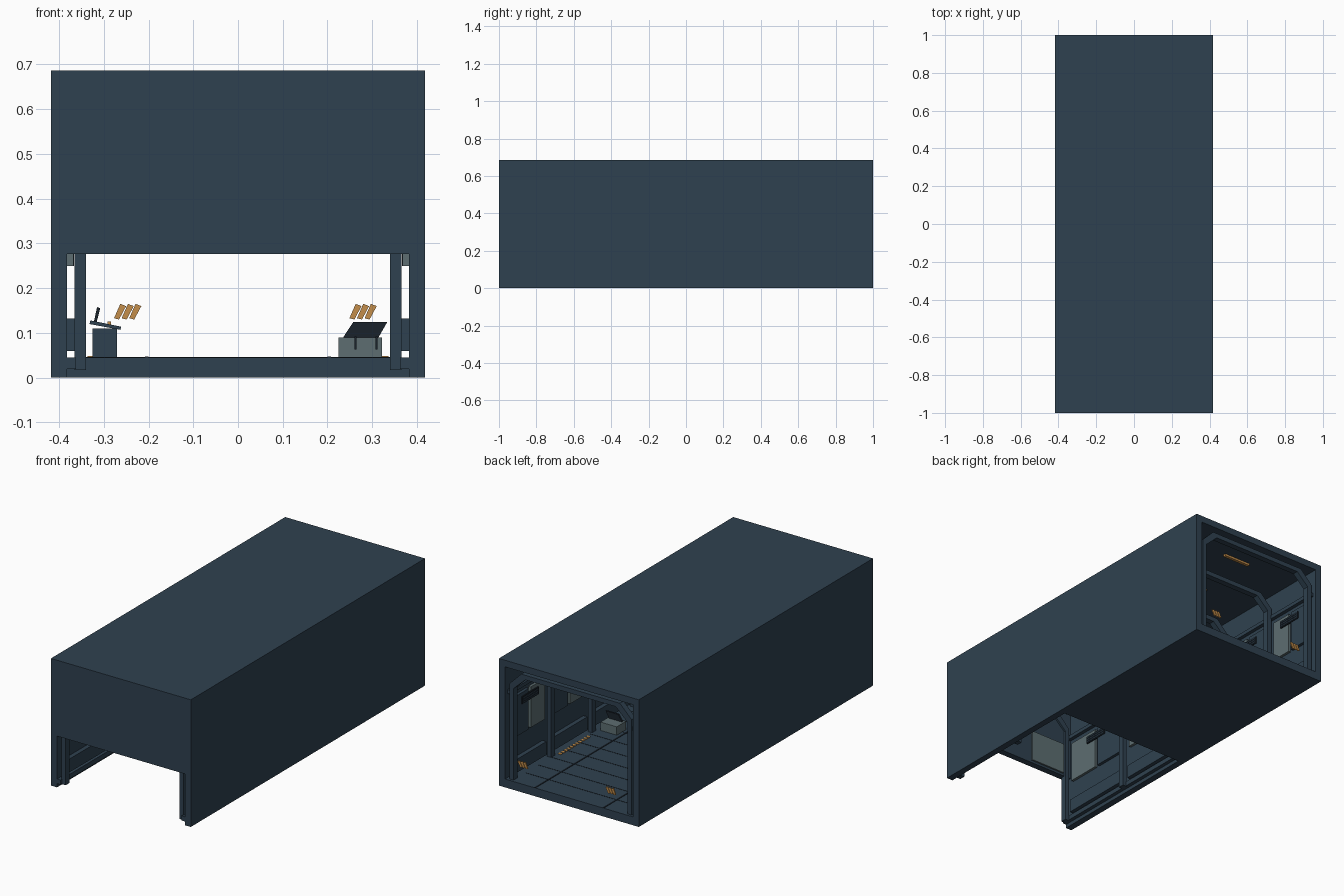
import bpy, bmesh, math
from mathutils import Matrix, Vector

if "Cube" in bpy.data.objects:
    bpy.data.objects.remove(bpy.data.objects["Cube"])


def material(name, rgb):
    m = bpy.data.materials.new(name)
    m.diffuse_color = (*rgb, 1)
    m.use_nodes = True
    m.node_tree.nodes["Principled BSDF"].inputs["Base Color"].default_value = m.diffuse_color
    return m


HULL = material("blue_grey_hull", (0.028, 0.053, 0.080))
DARK = material("dark_trim", (0.010, 0.016, 0.024))
GREY = material("grey_panel", (0.110, 0.155, 0.165))
ORANGE = material("hazard_orange", (0.55, 0.27, 0.07))


def finish(name, bm, mat):
    bmesh.ops.recalc_face_normals(bm, faces=bm.faces)
    me = bpy.data.meshes.new(name)
    bm.to_mesh(me)
    bm.free()
    me.materials.append(mat)
    ob = bpy.data.objects.new(name, me)
    bpy.context.collection.objects.link(ob)
    return ob


def boxes(name, spans, mat):
    """One object from boxes given as (x0, x1, y0, y1, z0, z1)."""
    bm = bmesh.new()
    for x0, x1, y0, y1, z0, z1 in spans:
        centre = Matrix.Translation(((x0 + x1) / 2, (y0 + y1) / 2, (z0 + z1) / 2))
        size = Matrix.Diagonal((x1 - x0, y1 - y0, z1 - z0, 1))
        bmesh.ops.create_cube(bm, size=1, matrix=centre @ size)
    return finish(name, bm, mat)


def both(spans):
    """Add the mirror image across x = 0."""
    return spans + [(-b, -a, *rest) for a, b, *rest in spans]


def prisms(name, outlines, y0, y1, mat):
    """Extrude closed xz outlines from y0 to y1."""
    bm = bmesh.new()
    for pts in outlines:
        face = bm.faces.new([bm.verts.new((x, y0, z)) for x, z in pts])
        ext = bmesh.ops.extrude_face_region(bm, geom=[face])["geom"]
        verts = [g for g in ext if isinstance(g, bmesh.types.BMVert)]
        bmesh.ops.translate(bm, verts=verts, vec=Vector((0, y1 - y0, 0)))
    return finish(name, bm, mat)


# Outer shell: side walls, roof, raised front wall, and a floor over the back half
boxes("side_walls", both([(0.382, 0.418, -1, 1, 0, 0.687)]), HULL)
boxes("roof", [(-0.382, 0.382, -1, 1, 0.651, 0.687)], HULL)
boxes("front_wall", [(-0.382, 0.382, -1, -0.964, 0.277, 0.651)], HULL)
boxes("floor", [(-0.382, 0.382, -0.1, 1, 0, 0.045)], HULL)

# Floor seams
boxes("floor_seams", [(-0.34, 0.34, -0.0 + i * 0.11, 0.005 + i * 0.11, 0.045, 0.046)
                      for i in range(9)], DARK)
boxes("floor_grooves", both([(0.2, 0.208, -0.1, 1, 0.045, 0.047)]), DARK)

# Arched ribs with chamfered corners
outer = [(0.365, 0.017), (0.365, 0.56), (0.295, 0.63)]
inner = [(0.27, 0.605), (0.34, 0.54), (0.34, 0.017)]
arch = outer + [(-x, z) for x, z in reversed(outer)] \
    + [(-x, z) for x, z in reversed(inner)] + inner
ribs = [-0.97, -0.51, -0.06, 0.3, 0.65, 0.97]
for y in ribs:
    prisms("rib", [arch], y - 0.016, y + 0.016, HULL)

# Wall cladding between the ribs
low, rails, upper, vents, slats = [], [], [], [], []
for a, b in zip(ribs, ribs[1:]):
    a, b = a + 0.03, b - 0.03
    mid = (a + b) / 2
    low.append((0.358, 0.383, a, b, 0.06, 0.132))
    upper += [(0.368, 0.383, a, mid - 0.01, 0.25, 0.47)]
    rails.append((0.366, 0.383, mid + 0.01, b, 0.25, 0.47))
    vents.append((0.362, 0.37, mid - 0.07, mid + 0.07, 0.41, 0.45))
    slats += [(0.36, 0.363, mid - 0.065, mid + 0.065, 0.415 + k * 0.012, 0.419 + k * 0.012)
              for k in range(3)]
boxes("lower_wall_panels", both(low), HULL)
boxes("grey_wall_panels", both(upper), GREY)
boxes("blue_wall_panels", both(rails), HULL)
boxes("wall_vents", both(vents), DARK)
boxes("vent_slats", both(slats), HULL)
boxes("base_rails", both([(0.362, 0.383, -1, 1, 0.02, 0.045)]), HULL)
boxes("upper_rails", both([(0.362, 0.383, -0.98, 0.98, 0.5, 0.52)]), HULL)

# Inside of the front wall
boxes("front_wall_panels", both([(0.12, 0.33, -0.965, -0.955, 0.29, 0.46)]), GREY)

# Ceiling lamps
boxes("ceiling_lamps", [(-0.08, 0.08, y - 0.008, y + 0.008, 0.64, 0.652)
                        for y in (-0.74, -0.28, 0.12, 0.48, 0.82)], ORANGE)

# Hazard stripes at the back opening and along the floor edge
stripes = []
for x0 in (-0.277, 0.249):
    for i in range(3):
        x = x0 + i * 0.017
        stripes.append([(x, 0.133), (x + 0.011, 0.13), (x + 0.027, 0.16), (x + 0.014, 0.165)])
prisms("back_hazard_stripes", stripes, 0.99, 0.996, ORANGE)
boxes("floor_hazard_dashes", both([(0.318, 0.336, 0.36 + i * 0.024, 0.373 + i * 0.024,
                                    0.045, 0.048) for i in range(11)]), ORANGE)

# Storage crate with an open tilted lid
boxes("crate", [(0.225, 0.322, 0.19, 0.27, 0.045, 0.09)], GREY)
prisms("crate_lid", [[(0.235, 0.09), (0.314, 0.09), (0.334, 0.125), (0.258, 0.125)]],
       0.2, 0.21, DARK)
boxes("crate_latches", [(x, x + 0.005, 0.184, 0.19, 0.063, 0.092)
                        for x in (0.26, 0.307)], DARK)

# Control console: pedestal, sloped desk and lever
boxes("console_pedestal", [(-0.325, -0.27, 0.08, 0.18, 0.045, 0.11)], HULL)
prisms("console_desk", [[(-0.332, 0.12), (-0.263, 0.107), (-0.261, 0.114), (-0.33, 0.128)]],
       0.07, 0.19, HULL)
prisms("console_screen", [[(-0.322, 0.125), (-0.316, 0.124), (-0.308, 0.155), (-0.315, 0.158)]],
       0.08, 0.18, DARK)
boxes("console_button", [(-0.292, -0.284, 0.12, 0.13, 0.119, 0.126)], ORANGE)
